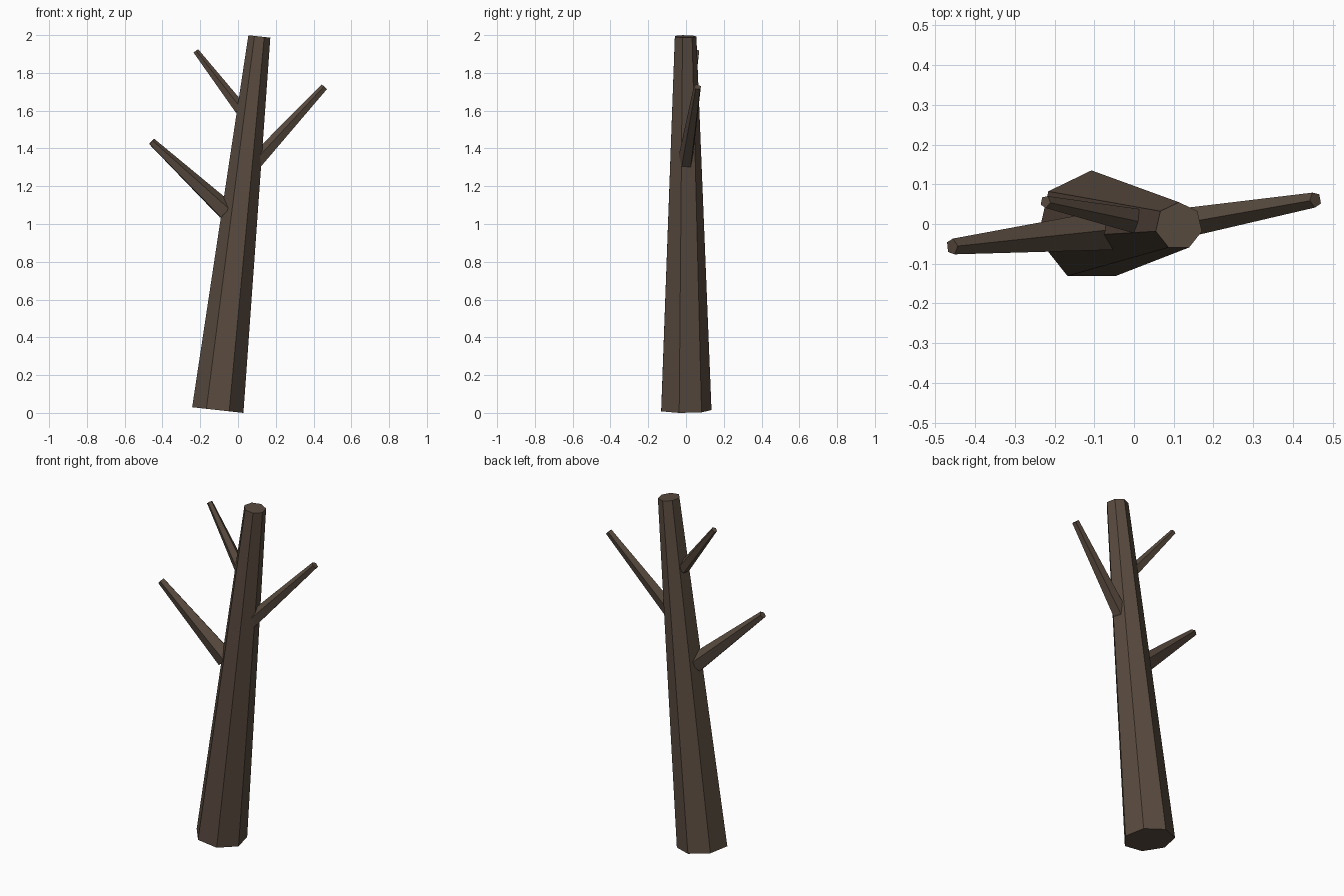
import bpy
import bmesh
from mathutils import Matrix, Vector

cube = bpy.data.objects.get("Cube")
if cube:
    bpy.data.objects.remove(cube, do_unlink=True)

# Bark colour
bark = bpy.data.materials.new("dark_brown_bark")
bark.use_nodes = True
colour = (0.10, 0.07, 0.05, 1.0)
bark.diffuse_color = colour
bsdf = next(n for n in bark.node_tree.nodes if n.type == 'BSDF_PRINCIPLED')
bsdf.inputs["Base Color"].default_value = colour
bsdf.inputs["Roughness"].default_value = 0.9


def limb(name, start, end, r_start, r_end, sides, ridge):
    """Tapered flat-sided limb with its first corner turned towards ridge."""
    start, end = Vector(start), Vector(end)
    axis_z = (end - start).normalized()
    axis_x = Vector(ridge).cross(axis_z).normalized()
    axis_y = axis_z.cross(axis_x)
    frame = Matrix((axis_x, axis_y, axis_z)).transposed().to_4x4()
    frame.translation = (start + end) / 2

    bm = bmesh.new()
    bmesh.ops.create_cone(bm, cap_ends=True, cap_tris=False, segments=sides,
                          radius1=r_start, radius2=r_end,
                          depth=(end - start).length, matrix=frame)
    mesh = bpy.data.meshes.new(name)
    bm.to_mesh(mesh)
    bm.free()
    mesh.materials.append(bark)
    obj = bpy.data.objects.new(name, mesh)
    bpy.context.collection.objects.link(obj)
    return obj


# Leaning seven-sided trunk
limb("trunk", (-0.107, -0.005, 0.015), (0.113, -0.005, 1.993),
     0.14, 0.06, 7, (0, 1, 0))

# Five-sided branches, ridge uppermost
UP = (0, 0, 1)
limb("lower_right_branch", (-0.063, -0.015, 1.067), (-0.458, -0.057, 1.436),
     0.054, 0.021, 5, UP)
limb("left_branch", (0.088, -0.004, 1.322), (0.457, 0.061, 1.725),
     0.042, 0.02, 5, UP)
limb("upper_right_branch", (0.013, 0.006, 1.608), (-0.223, 0.056, 1.915),
     0.034, 0.016, 5, UP)
